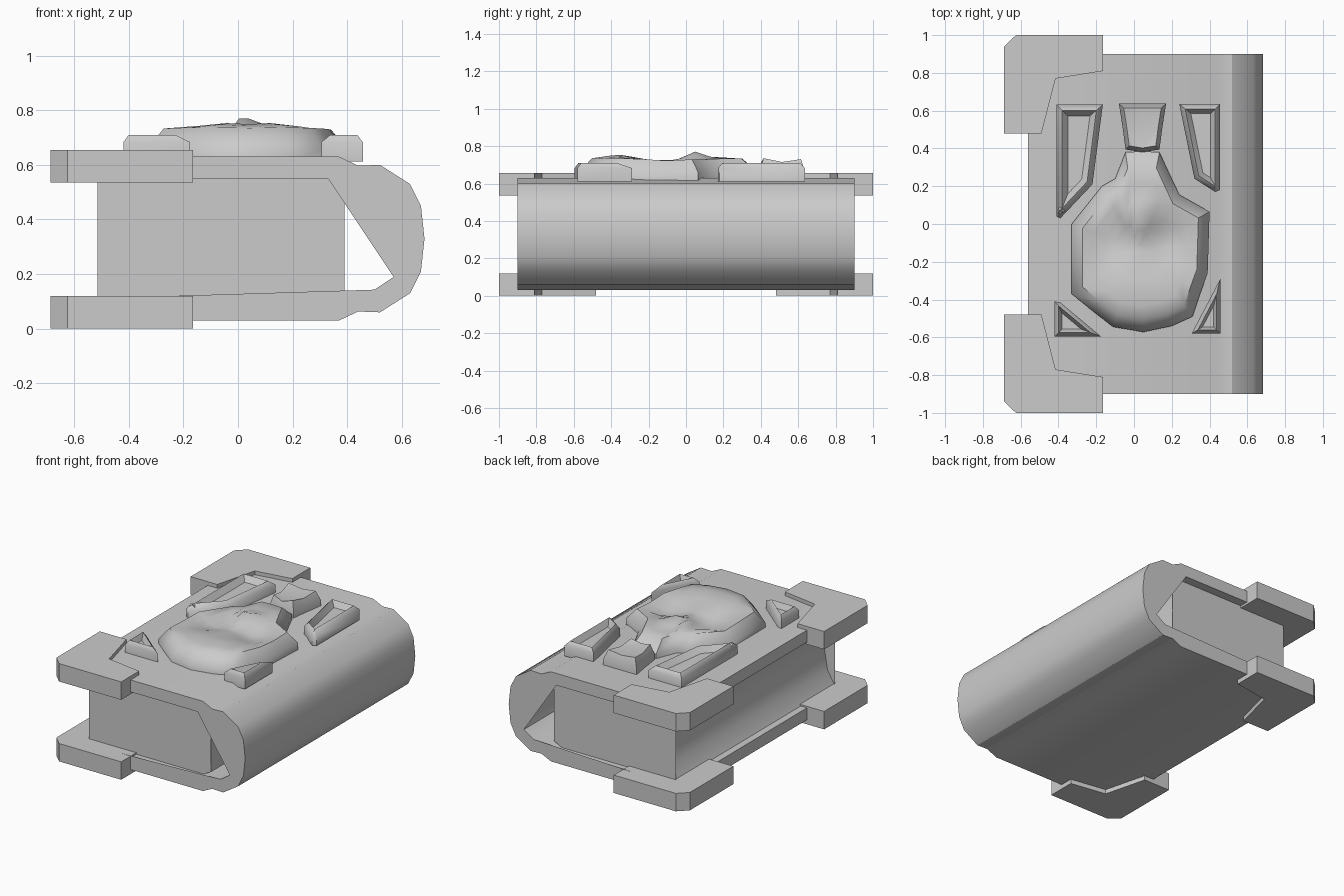
import bpy, bmesh
from math import exp
from mathutils import Vector

if "Cube" in bpy.data.objects:
    bpy.data.objects.remove(bpy.data.objects["Cube"])


def finish(name, bm, angle=0.6):
    bmesh.ops.recalc_face_normals(bm, faces=bm.faces[:])
    me = bpy.data.meshes.new(name)
    bm.to_mesh(me)
    bm.free()
    ob = bpy.data.objects.new(name, me)
    bpy.context.collection.objects.link(ob)
    bpy.ops.object.select_all(action='DESELECT')
    ob.select_set(True)
    bpy.context.view_layer.objects.active = ob
    bpy.ops.object.shade_smooth_by_angle(angle=angle)
    return ob


def loft(name, rings, angle=0.6):
    """Join equal-length rings of points and cap both ends."""
    bm = bmesh.new()
    vs = [[bm.verts.new(p) for p in r] for r in rings]
    n = len(vs[0])
    for a, b in zip(vs, vs[1:]):
        for i in range(n):
            j = (i + 1) % n
            bm.faces.new((a[i], a[j], b[j], b[i]))
    if n > 2:
        caps = [bm.faces.new(vs[0]), bm.faces.new(vs[-1])]
        bmesh.ops.triangulate(bm, faces=caps)
    return finish(name, bm, angle)


def inset(pts, d):
    """Move every edge of a closed outline inwards by d."""
    pts = [Vector(p) for p in pts]
    n = len(pts)
    area = sum(pts[i - 1].x * pts[i].y - pts[i].x * pts[i - 1].y for i in range(n))
    s = 1 if area > 0 else -1
    out = []
    for i, p in enumerate(pts):
        a = (p - pts[i - 1]).normalized()
        b = (pts[(i + 1) % n] - p).normalized()
        na, nb = Vector((-a.y, a.x)) * s, Vector((-b.y, b.x)) * s
        out.append(p + (na + nb) * d / (1 + na.dot(nb)))
    return out


def at_z(pts, z):
    return [(p[0], p[1], z) for p in pts]


def along_y(name, profile, y):
    return loft(name, [[(x, -y, z) for x, z in profile], [(x, y, z) for x, z in profile]])


MID = 0.33


def mirrored(half):
    """Complete a profile by reflecting it about the book's mid height."""
    return half + [(x, 2 * MID - z) for x, z in reversed(half) if abs(z - MID) > 1e-4]


# Wrap-around cover with rounded spine
outer = mirrored([(-0.56, 0.63), (0.37, 0.63), (0.44, 0.597), (0.52, 0.60),
                  (0.63, 0.53), (0.67, 0.45), (0.683, MID)])
inner = mirrored([(-0.56, 0.55), (0.33, 0.55), (0.44, 0.522), (0.50, 0.517),
                  (0.57, 0.47), (0.60, MID)])
along_y("cover", outer + inner[::-1], 0.9)

# Page block with hollow fore edge
right = mirrored([(0.33, 0.552), (0.39, 0.52), (0.37, MID)])
left = mirrored([(-0.515, 0.552), (-0.46, 0.46), (-0.438, MID)])
along_y("pages", right + left[::-1], 0.84)

# Four corner guards
guard = [(-0.687, 0.94), (-0.625, 1.0), (-0.165, 1.0), (-0.165, 0.81),
         (-0.415, 0.77), (-0.49, 0.48), (-0.687, 0.48)]
for level, z in (("lower", 0.0), ("upper", 0.535)):
    for side, s in (("back", 1), ("front", -1)):
        pts = [(x, y * s) for x, y in guard]
        loft(f"{level}_{side}_corner_guard", [at_z(pts, z), at_z(pts, z + 0.12)])

# Bevelled plates with sunken centres
plates = {
    "back_left_plate": ([(-0.41, 0.632), (-0.165, 0.632), (-0.22, 0.21), (-0.39, 0.03), (-0.41, 0.04)], 0.03, 0.03),
    "back_right_plate": ([(0.24, 0.635), (0.455, 0.635), (0.455, 0.18), (0.43, 0.17), (0.32, 0.24)], 0.025, 0.025),
    "front_left_plate": ([(-0.42, -0.595), (-0.42, -0.41), (-0.39, -0.415), (-0.175, -0.595)], 0.02, 0.018),
    "front_right_plate": ([(0.305, -0.58), (0.457, -0.58), (0.457, -0.29)], 0.02, 0.015),
}
for name, (pts, bevel, rim) in plates.items():
    # the clipped tips collapse to single points on the inset rings
    top, pit = inset(pts, bevel), inset(pts, bevel + rim)
    loft(name, [at_z(pts, 0.612), at_z(pts, 0.683), at_z(top, 0.71), at_z(pit, 0.672)], 0.9)

# Saddle-shaped tail plate
tail = [(-0.08, 0.637), (0.045, 0.637), (0.17, 0.637), (0.15, 0.51),
        (0.135, 0.395), (0.045, 0.38), (-0.045, 0.395), (-0.06, 0.51)]
tail_top = [(x, y, z) for (x, y), z in zip(inset(tail, 0.022),
            (0.73, 0.718, 0.73, 0.715, 0.735, 0.715, 0.735, 0.715))]
loft("tail_plate", [at_z(tail, 0.61), at_z(tail, 0.665), tail_top], 0.9)

# Sculpted central plate with two hollows, a ridge and a peak
shape = [(-0.33, 0.0), (-0.33, -0.19), (-0.33, -0.37), (-0.22, -0.46), (-0.11, -0.545),
         (0.05, -0.572), (0.20, -0.54), (0.31, -0.49), (0.35, -0.37), (0.39, -0.26),
         (0.395, -0.1), (0.40, 0.065), (0.24, 0.155), (0.19, 0.26), (0.135, 0.38),
         (0.045, 0.385), (-0.045, 0.38), (-0.10, 0.24), (-0.17, 0.2)]


def bump(x, y, cx, cy, r):
    return exp(-((x - cx) ** 2 + (y - cy) ** 2) / r ** 2)


def height(x, y):
    return (0.733 + 0.045 * bump(x, y, 0.02, 0.06, 0.09)
            - 0.05 * bump(x, y, -0.13, -0.08, 0.12)
            - 0.05 * bump(x, y, 0.19, -0.08, 0.12)
            - 0.03 * bump(x, y, 0.02, 0.17, 0.05)
            + 0.02 * bump(x, y, -0.06, -0.36, 0.1)
            + 0.02 * bump(x, y, 0.13, -0.36, 0.1))


rings = [at_z(shape, 0.61), at_z(shape, 0.66)]
for k in (0.84, 0.68, 0.52, 0.36, 0.2, 0.06):
    ring = [(0.03 + (x - 0.03) * k, -0.14 + (y + 0.14) * k) for x, y in shape]
    rings.append([(x, y, height(x, y)) for x, y in ring])
loft("central_plate", rings, 0.8)
